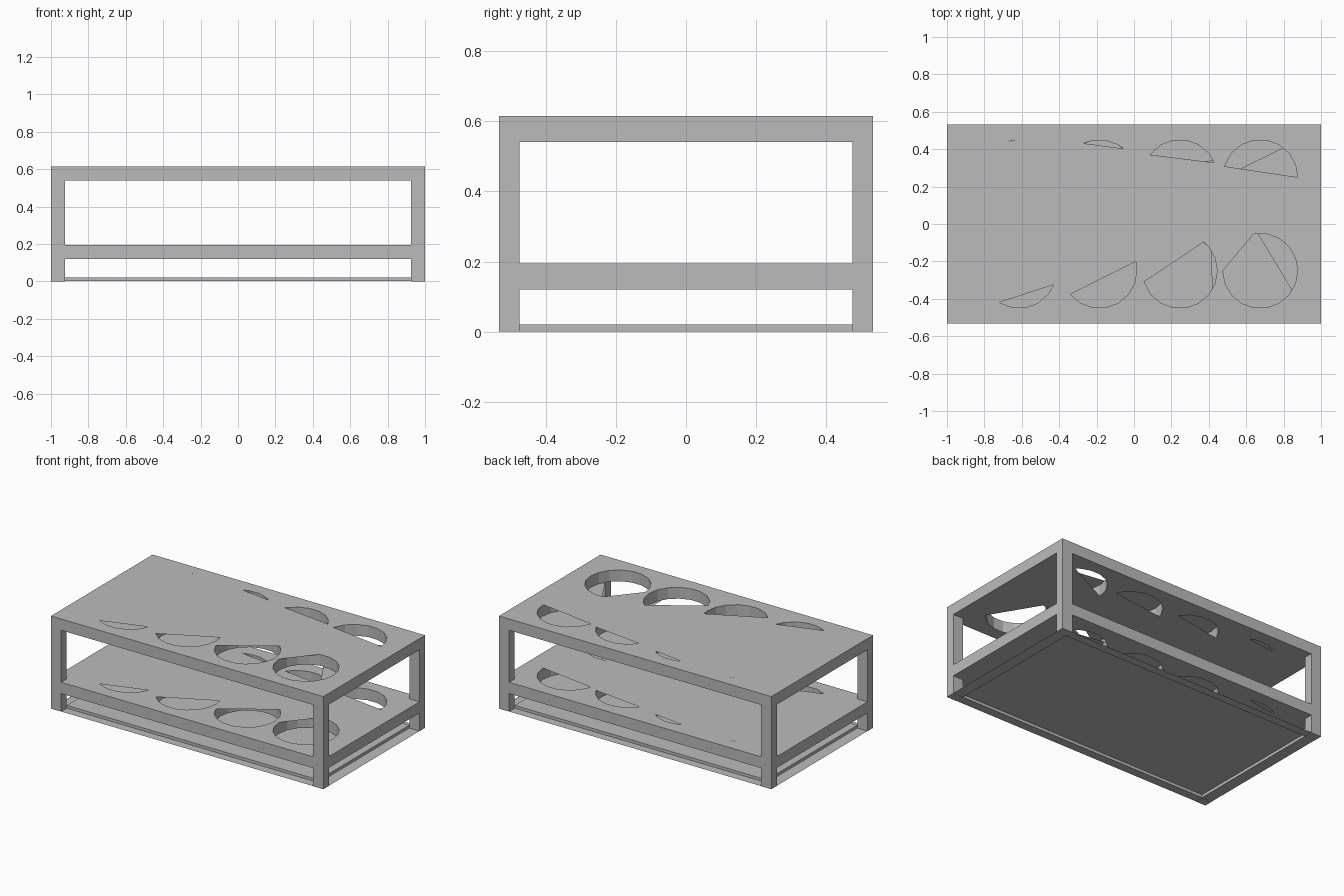
import bpy
import bmesh
from math import cos, sin, radians
from mathutils import Vector

if "Cube" in bpy.data.objects:
    bpy.data.objects.remove(bpy.data.objects["Cube"])

HX, HY = 1.0, 0.533            # half length and half depth
POST_X, POST_Y = 0.075, 0.058  # post section
RADIUS, STEP = 0.2, 20         # hole radius and facet angle

grey = bpy.data.materials.new("light_grey")
grey.use_nodes = True
grey.diffuse_color = (0.5, 0.5, 0.5, 1)
grey.node_tree.nodes["Principled BSDF"].inputs["Base Color"].default_value = (0.5, 0.5, 0.5, 1)


def finish(bm, name):
    mesh = bpy.data.meshes.new(name)
    bm.to_mesh(mesh)
    bm.free()
    mesh.materials.append(grey)
    obj = bpy.data.objects.new(name, mesh)
    bpy.context.collection.objects.link(obj)


def box(name, low, high):
    bm = bmesh.new()
    bmesh.ops.create_cube(bm, size=1)
    low, high = Vector(low), Vector(high)
    bmesh.ops.scale(bm, vec=high - low, verts=bm.verts)
    bmesh.ops.translate(bm, vec=(low + high) / 2, verts=bm.verts)
    finish(bm, name)


def arc(centre, start, end):
    """Points from start to end angle, stopping at every facet corner."""
    corners = [a for a in range(0, 720, STEP) if start + 4 < a < end - 4]
    return [(centre[0] + RADIUS * cos(radians(a)), centre[1] + RADIUS * sin(radians(a)))
            for a in [start, *corners, end]]


def sheet(bm, z, openings, normal):
    """Flat rectangle at height z with cut openings."""
    outline = [(-HX, -HY), (HX, -HY), (HX, HY), (-HX, HY)]
    edges = []
    for loop in [outline, *openings]:
        verts = [bm.verts.new((x, y, z)) for x, y in loop]
        edges += [bm.edges.new((v, verts[i - 1])) for i, v in enumerate(verts)]
    bmesh.ops.triangle_fill(bm, edges=edges, use_beauty=True, normal=normal)


def wall(bm, loop, z0, z1):
    """Upright strip around a closed loop."""
    low = [bm.verts.new((x, y, z0)) for x, y in loop]
    high = [bm.verts.new((x, y, z1)) for x, y in loop]
    for i in range(len(loop)):
        bm.faces.new((low[i - 1], low[i], high[i], high[i - 1]))


# Hole columns by x, and the open arc of each hole on upper and lower faces
COLUMNS = [0.675, 0.245, -0.185, -0.615]
FRONT_UPPER = [(180, 460), (197, 410), (219, 374), (238, 338)]
FRONT_LOWER = [(94, 328), (34, 330), (219, 374), (238, 338)]
BACK_UPPER = [(0, 163), (23, 143), (50, 115), (94, 108)]
BACK_LOWER = [(52, 180), (27, 168), (38, 162), (65, 130)]


def openings(front, back):
    return [arc((x, y), *span) for y, spans in ((-0.25, front), (0.25, back))
            for x, span in zip(COLUMNS, spans)]


# Shelves with partly covered round holes
def shelf(name, z0, z1):
    bm = bmesh.new()
    sheet(bm, z1, openings(FRONT_UPPER, BACK_UPPER), (0, 0, 1))
    sheet(bm, z0, openings(FRONT_LOWER, BACK_LOWER), (0, 0, -1))
    wall(bm, [(-HX, -HY), (HX, -HY), (HX, HY), (-HX, HY)], z0, z1)
    for x in COLUMNS:
        for y in (-0.25, 0.25):
            ring = arc((x, y), 0, 360)[:-1]
            wall(bm, ring[::-1], z0, z1)
    finish(bm, name)


shelf("top_shelf", 0.54, 0.615)
shelf("middle_shelf", 0.12, 0.195)

# Corner posts
for sx, side in ((-1, "right"), (1, "left")):
    for sy, end in ((-1, "front"), (1, "back")):
        xs = sorted((sx * HX, sx * (HX - POST_X)))
        ys = sorted((sy * HY, sy * (HY - POST_Y)))
        for level, z0, z1 in (("lower", 0, 0.12), ("upper", 0.195, 0.54)):
            box(f"{end}_{side}_{level}_post", (xs[0], ys[0], z0), (xs[1], ys[1], z1))

# Base sheet with a raised centre panel
bm = bmesh.new()
ix, iy = HX - POST_X, HY - POST_Y
xs, ys = (-HX, -ix, ix, HX), (-HY, -iy, iy, HY)
grid = [[bm.verts.new((x, y, 0.001)) for y in ys] for x in xs]
for i in range(3):
    for j in range(3):
        if (i, j) != (1, 1):
            bm.faces.new((grid[i][j], grid[i + 1][j], grid[i + 1][j + 1], grid[i][j + 1]))
rim = [(-ix, -iy), (ix, -iy), (ix, iy), (-ix, iy)]
wall(bm, rim, 0.001, 0.02)
bm.faces.new([bm.verts.new((x, y, 0.02)) for x, y in rim])
bmesh.ops.remove_doubles(bm, verts=bm.verts, dist=0.0001)
finish(bm, "base_panel")
